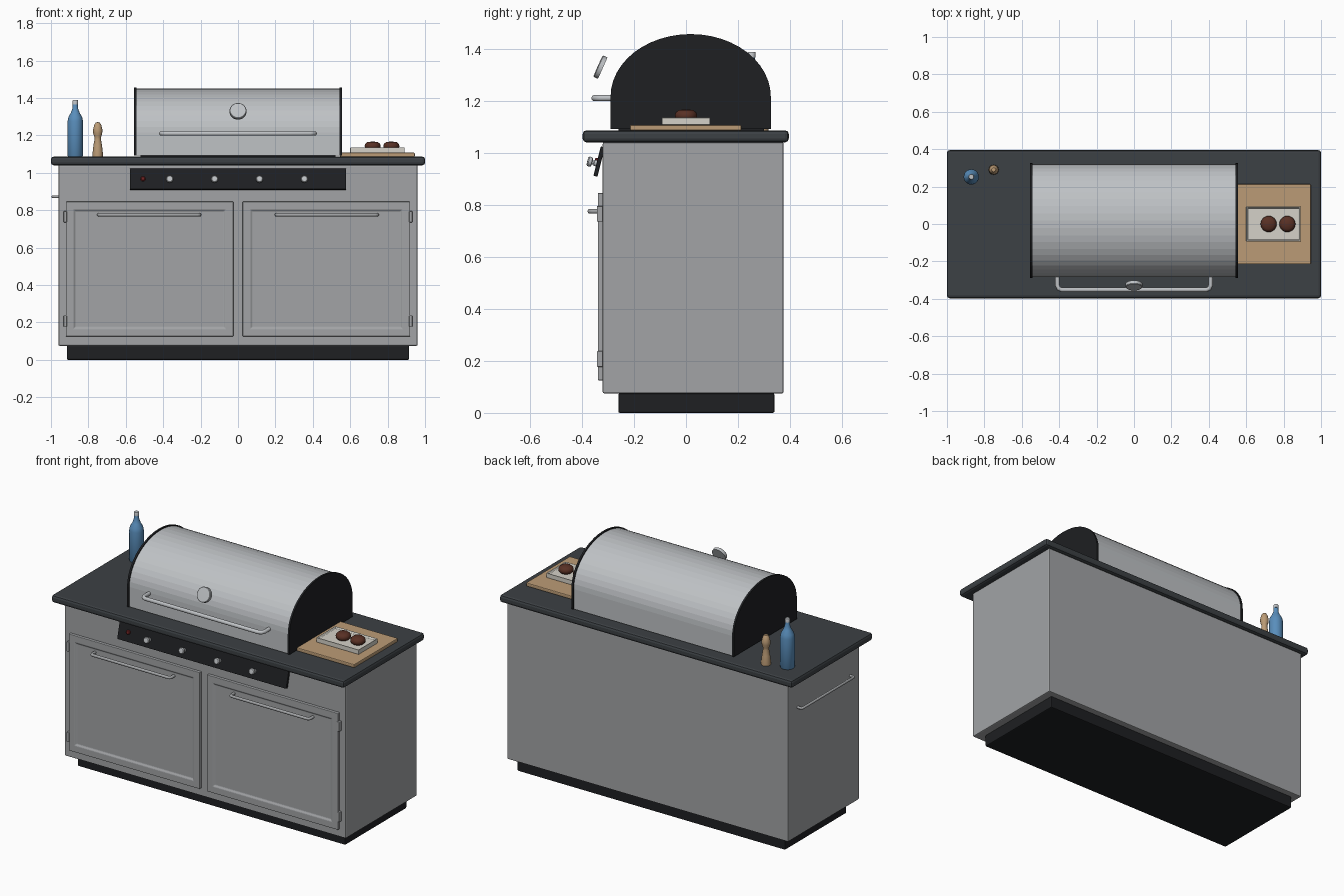
import bpy, bmesh
from math import pi, sin, cos, radians
from mathutils import Vector

if "Cube" in bpy.data.objects:
    bpy.data.objects.remove(bpy.data.objects["Cube"])


def mat(name, r, g, b):
    m = bpy.data.materials.new(name)
    m.diffuse_color = (r, g, b, 1)
    m.use_nodes = True
    m.node_tree.nodes["Principled BSDF"].inputs["Base Color"].default_value = m.diffuse_color
    return m


STEEL = mat("steel", 0.36, 0.37, 0.38)
BRIGHT = mat("bright_steel", 0.52, 0.54, 0.56)
STONE = mat("dark_stone", 0.045, 0.052, 0.058)
BLACK = mat("black", 0.013, 0.014, 0.016)
WOOD = mat("wood", 0.50, 0.33, 0.18)
CERAMIC = mat("ceramic", 0.66, 0.64, 0.58)
MEAT = mat("meat", 0.10, 0.03, 0.018)
GLASS = mat("blue_glass", 0.10, 0.27, 0.50)
RED = mat("red", 0.15, 0.015, 0.015)


def finish(name, bm, material, loc=(0, 0, 0), rot=(0, 0, 0), bevel=0, smooth=False):
    bmesh.ops.recalc_face_normals(bm, faces=bm.faces)
    me = bpy.data.meshes.new(name)
    bm.to_mesh(me)
    bm.free()
    ob = bpy.data.objects.new(name, me)
    bpy.context.collection.objects.link(ob)
    ob.location, ob.rotation_euler = loc, rot
    me.materials.append(material)
    if bevel:
        mod = ob.modifiers.new("bevel", 'BEVEL')
        mod.width, mod.segments = bevel, 2
    if smooth:
        bpy.ops.object.select_all(action='DESELECT')
        ob.select_set(True)
        bpy.context.view_layer.objects.active = ob
        bpy.ops.object.shade_smooth_by_angle(angle=radians(35))
    return ob


def box(name, lo, hi, material, bevel=0.006, tilt=0, recess=None):
    """Box from two corners; recess = (normal, border, slope width, depth)."""
    lo, hi = Vector(lo), Vector(hi)
    bm = bmesh.new()
    bmesh.ops.create_cube(bm, size=1)
    bmesh.ops.scale(bm, vec=hi - lo, verts=bm.verts)
    if recess:
        n, border, slope, depth = recess
        bm.normal_update()
        face = [f for f in bm.faces if f.normal.dot(Vector(n)) > 0.9]
        bmesh.ops.inset_region(bm, faces=face, thickness=border)
        bmesh.ops.inset_region(bm, faces=face, thickness=slope, depth=-depth)
    return finish(name, bm, material, (lo + hi) / 2, (tilt, 0, 0), bevel)


def lathe(name, profile, material, loc, rot=0, n=24):
    """Spin (radius, height) points about z."""
    bm = bmesh.new()
    vs = [bm.verts.new((r, 0, z)) for r, z in profile]
    es = [bm.edges.new(p) for p in zip(vs, vs[1:])]
    bmesh.ops.spin(bm, geom=vs + es, cent=(0, 0, 0), axis=(0, 0, 1),
                   angle=2 * pi, steps=n, use_duplicate=False)
    bmesh.ops.remove_doubles(bm, verts=bm.verts, dist=1e-5)
    return finish(name, bm, material, loc, (rot, 0, 0), 0, True)


def bar_handle(name, a, b, out, radius, material):
    """U-shaped rod from mount a to mount b, standing off by vector out."""
    a, b, out = Vector(a), Vector(b), Vector(out)
    along = (b - a).normalized() * out.length * 0.3
    pts = [a, a + out * 0.7, a + out * 0.91 + along * 0.3, a + out + along,
           b + out - along, b + out * 0.91 - along * 0.3, b + out * 0.7, b]
    cu = bpy.data.curves.new(name, 'CURVE')
    cu.dimensions = '3D'
    cu.bevel_depth, cu.bevel_resolution, cu.use_fill_caps = radius, 3, True
    sp = cu.splines.new('POLY')
    sp.points.add(len(pts) - 1)
    for p, co in zip(sp.points, pts):
        p.co = (*co, 1)
    ob = bpy.data.objects.new(name, cu)
    bpy.context.collection.objects.link(ob)
    cu.materials.append(material)
    bpy.ops.object.select_all(action='DESELECT')
    ob.select_set(True)
    bpy.context.view_layer.objects.active = ob
    bpy.ops.object.convert(target='MESH')
    bpy.ops.object.shade_smooth_by_angle(angle=radians(50))


def arch(name, x0, x1, grow, material):
    """Extruded hood section: straight sides under a half ellipse."""
    cy, z0, z1, ry, rz = 0.018, 1.092, 1.215, 0.302 + grow, 0.235 + grow
    pts = [(cy + ry, z0)]
    pts += [(cy + ry * cos(pi * i / 24), z1 + rz * sin(pi * i / 24)) for i in range(25)]
    pts += [(cy - ry, z0)]
    bm = bmesh.new()
    f = bm.faces.new([bm.verts.new((x0, y, z)) for y, z in pts])
    ext = bmesh.ops.extrude_face_region(bm, geom=[f])['geom']
    bmesh.ops.translate(bm, vec=(x1 - x0, 0, 0),
                        verts=[v for v in ext if isinstance(v, bmesh.types.BMVert)])
    return finish(name, bm, material)


# Cabinet and worktop
box("plinth", (-0.915, -0.26, 0), (0.915, 0.34, 0.075), BLACK)
box("cabinet", (-0.96, -0.32, 0.075), (0.96, 0.375, 1.04), STEEL)
box("worktop", (-1, -0.397, 1.04), (1, 0.395, 1.086), STONE, 0.014)

# Doors with recessed panels, handles and hinges
for side, s in (("left", -1), ("right", 1)):
    xa, xb = sorted((s * 0.025, s * 0.92))
    box(side + "_door", (xa, -0.339, 0.125), (xb, -0.319, 0.845), STEEL, 0.003,
        recess=((0, -1, 0), 0.058, 0.014, 0.007))
    bar_handle(side + "_door_handle", (s * 0.475 - 0.27, -0.33, 0.775),
               (s * 0.475 + 0.27, -0.33, 0.775), (0, -0.04, 0), 0.009, STEEL)
    for level, z in (("lower", 0.207), ("upper", 0.765)):
        xa, xb = sorted((s * 0.915, s * 0.932))
        box(f"{side}_{level}_hinge", (xa, -0.343, z - 0.03), (xb, -0.319, z + 0.03),
            STEEL, 0.003)

# Towel rail on the left end
bar_handle("towel_rail", (-0.955, -0.23, 0.872), (-0.955, 0.28, 0.872),
           (-0.034, 0, 0), 0.008, STEEL)

# Tilted control panel with knobs and igniter
TILT = radians(-14)
box("control_panel", (-0.578, -0.342, 0.908), (0.578, -0.326, 1.024), BLACK, 0.003, TILT)
for i in range(4):
    lathe(f"knob_{i + 1}", [(0, 0), (0.012, 0), (0.012, 0.014), (0.008, 0.016),
                            (0.008, 0.022), (0.017, 0.024), (0.019, 0.028),
                            (0.019, 0.036), (0.015, 0.041), (0, 0.042)],
          BRIGHT, (-0.365 + 0.24 * i, -0.339, 0.958), pi / 2 + TILT)
lathe("igniter_button", [(0, 0), (0.013, 0), (0.013, 0.008), (0.009, 0.012), (0, 0.012)],
      RED, (-0.508, -0.34, 0.966), pi / 2 + TILT)

# Hood with end caps, handle and thermometer
box("hood_base", (-0.52, -0.26, 1.08), (0.52, 0.30, 1.096), BLACK, 0)
arch("hood", -0.545, 0.545, 0, BRIGHT)
arch("left_hood_cap", -0.555, -0.543, 0.006, BLACK)
arch("right_hood_cap", 0.543, 0.555, 0.006, BLACK)
bar_handle("hood_handle", (-0.41, -0.27, 1.21), (0.41, -0.27, 1.21),
           (0, -0.082, 0), 0.012, BRIGHT)
lathe("thermometer", [(0, 0), (0.045, 0), (0.045, 0.017), (0.042, 0.02), (0, 0.021)],
      BRIGHT, (0, -0.32, 1.325), pi / 2 + radians(-24), 32)

# Cutting board, tray and patties
box("cutting_board", (0.545, -0.215, 1.085), (0.945, 0.213, 1.107), WOOD, 0.005)
box("tray", (0.60, -0.093, 1.107), (0.89, 0.093, 1.135), CERAMIC, 0.003,
    recess=((0, 0, 1), 0.007, 0.007, 0.01))
for i, x in enumerate((0.72, 0.82)):
    lathe(f"patty_{i + 1}", [(0, 0), (0.033, 0), (0.041, 0.008), (0.043, 0.018),
                             (0.040, 0.029), (0.028, 0.039), (0, 0.042)],
          MEAT, (x, 0, 1.125))

# Bottle and pepper mill
lathe("bottle", [(0, 0), (0.037, 0), (0.041, 0.006), (0.041, 0.19), (0.037, 0.212),
                 (0.024, 0.235), (0.016, 0.255), (0.013, 0.285), (0, 0.285)],
      GLASS, (-0.87, 0.252, 1.085))
lathe("bottle_cap", [(0, 0), (0.015, 0), (0.015, 0.019), (0.013, 0.022), (0, 0.022)],
      BRIGHT, (-0.87, 0.252, 1.366))
lathe("pepper_mill", [(0, 0), (0.027, 0), (0.027, 0.025), (0.023, 0.06), (0.017, 0.095),
                      (0.018, 0.107), (0.024, 0.125), (0.025, 0.145), (0.019, 0.17),
                      (0.011, 0.183), (0, 0.186)],
      WOOD, (-0.75, 0.29, 1.085))
